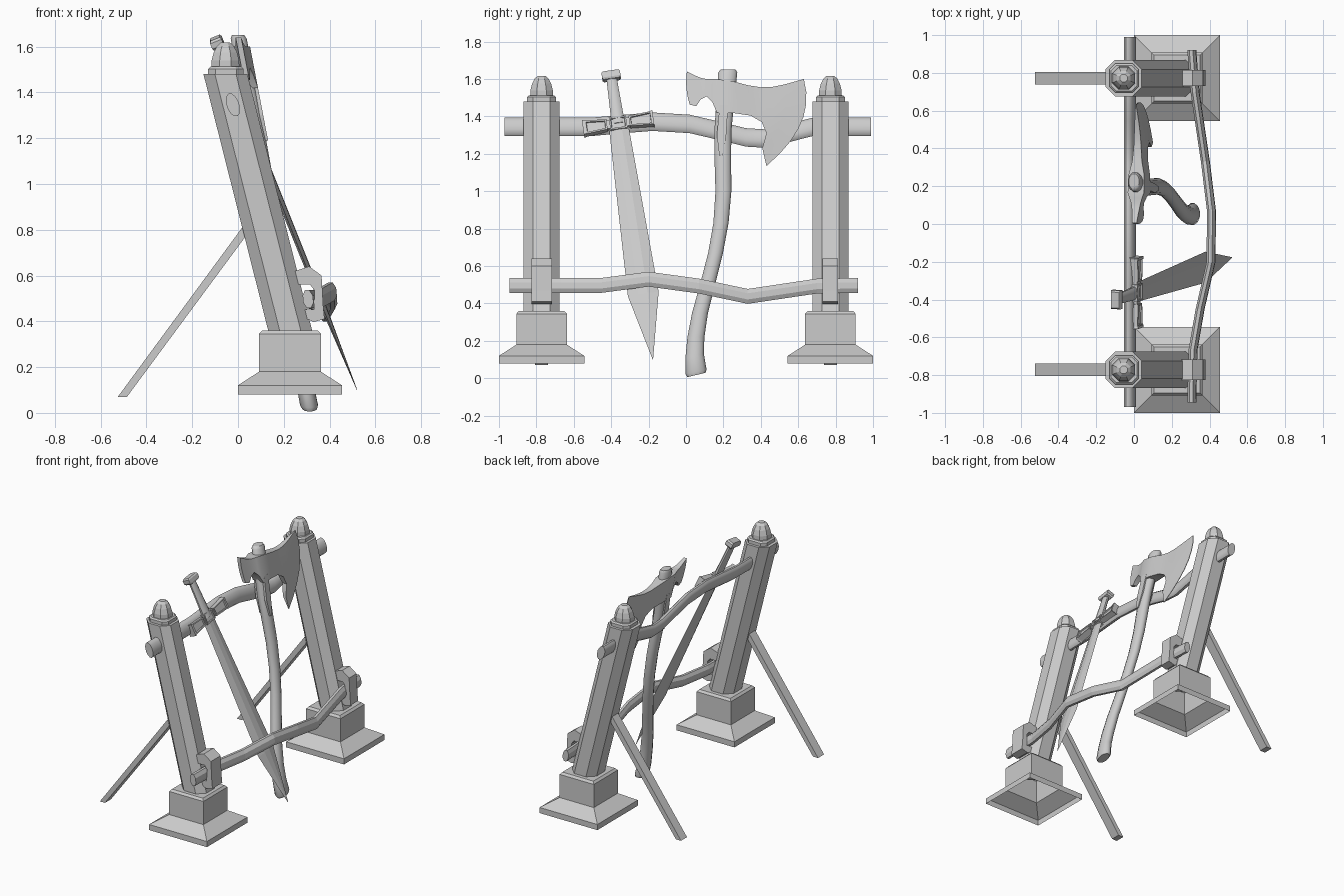
import bpy, bmesh, math
from mathutils import Matrix, Vector


def loft(name, rings, smooth=None, caps=(True, True), matrix=None, panels=False):
    """Skin a list of equal-length point rings."""
    bm = bmesh.new()
    vs = [[bm.verts.new(p) for p in r] for r in rings]
    n = len(rings[0])
    for a, b in zip(vs, vs[1:]):
        for i in range(n):
            j = (i + 1) % n
            bm.faces.new((a[i], a[j], b[j], b[i]))
    if caps[0]:
        bm.faces.new(vs[0])
    if caps[1]:
        bm.faces.new(vs[-1])
    bm.normal_update()
    bmesh.ops.recalc_face_normals(bm, faces=bm.faces)
    if panels:
        sides = [f for f in bm.faces if abs(f.normal.y) > 0.9]
        bmesh.ops.inset_individual(bm, faces=sides, thickness=0.012, depth=0)
        bmesh.ops.inset_individual(bm, faces=sides, thickness=0.003, depth=-0.008)
    me = bpy.data.meshes.new(name)
    bm.to_mesh(me)
    bm.free()
    ob = bpy.data.objects.new(name, me)
    bpy.context.collection.objects.link(ob)
    if matrix:
        ob.matrix_world = matrix
    if smooth:
        bpy.ops.object.select_all(action='DESELECT')
        ob.select_set(True)
        bpy.context.view_layer.objects.active = ob
        bpy.ops.object.shade_smooth_by_angle(angle=math.radians(smooth))
    return ob


def rect(cx, cy, hx, hy, z):
    return [(cx + a * hx, cy + b * hy, z) for a, b in ((-1, -1), (1, -1), (1, 1), (-1, 1))]


def octagon(cx, cy, h, c, z):
    return [(cx + a * h, cy + b * h, z) for a, b in
            ((-1, -c), (-c, -1), (c, -1), (1, -c), (1, c), (c, 1), (-c, 1), (-1, c))]


def ellipse(cx, cy, rx, ry, z, n, tilt=0):
    return [(cx + rx * math.cos(2 * math.pi * (i + .5) / n),
             cy + ry * math.sin(2 * math.pi * (i + .5) / n),
             z + tilt * math.sin(2 * math.pi * (i + .5) / n)) for i in range(n)]


# Two end stands
for s, side in ((-1, "left"), (1, "right")):
    y = 0.772 * s
    # stepped foot, hollow underneath
    foot = [(0.228, 0.08), (0.228, 0.12), (0.135, 0.18), (0.135, 0.345), (0.122, 0.36)]
    loft(side + "_foot", [rect(0.227, y, h, h, z) for h, z in foot], caps=(False, True))
    # leaning octagonal post
    loft(side + "_post", [octagon(0.243, y, 0.096, 0.48, 0.30),
                          octagon(-0.055, y, 0.096, 0.48, 1.48)])
    # cap and ribbed dome finial
    loft(side + "_cap", [octagon(-0.053, y, h, 0.6, z)
                         for h, z in ((0.077, 1.475), (0.077, 1.503), (0.068, 1.512))])
    dome = [(0.066, 1.505), (0.065, 1.54), (0.055, 1.575), (0.04, 1.602), (0.022, 1.617)]
    loft(side + "_finial", [ellipse(-0.055, y, r, r, z, 8) for r, z in dome])
    # rear strut
    loft(side + "_strut", [rect(-0.505, y, 0.02, 0.034, 0.07),
                           rect(0.07, y, 0.022, 0.034, 0.85)])
    # hook holding the lower bar
    hook = [(0.22, 0.605), (0.25, 0.62), (0.31, 0.64), (0.365, 0.60), (0.372, 0.47), (0.378, 0.41),
            (0.33, 0.397), (0.26, 0.43), (0.28, 0.452), (0.332, 0.452), (0.334, 0.535),
            (0.315, 0.56), (0.24, 0.56)]
    hw = 0.055 if s < 0 else 0.042
    loft(side + "_hook", [[(x, y + d, z) for x, z in hook] for d in (-hw, hw)])

# Upper bar: gently bent oval pole, tilted with the posts
upper = [(-0.97, 1.345), (-0.5, 1.345), (-0.33, 1.36), (-0.18, 1.372), (0.02, 1.36),
         (0.2, 1.318), (0.32, 1.288), (0.42, 1.282), (0.55, 1.312), (0.68, 1.345), (0.99, 1.345)]


def bar_ring(x, y, z, rx, rz, n, lean):
    pts = []
    for i in range(n):
        a = 2 * math.pi * (i + .5) / n
        dz = rz * math.sin(a)
        pts.append((x + rx * math.cos(a) - lean * dz, y, z + dz))
    return pts


loft("upper_bar", [bar_ring(-0.022, y, z, 0.029, 0.051, 12, 0.25) for y, z in upper], smooth=40)

# Lower bar: faceted and bowed forward
lower = [(0.306, -0.945, 0.497), (0.312, -0.67, 0.497), (0.35, -0.45, 0.497), (0.408, -0.2, 0.53),
         (0.41, 0.07, 0.493), (0.378, 0.33, 0.438), (0.323, 0.7, 0.493), (0.306, 0.92, 0.497)]
loft("lower_bar", [bar_ring(x, y, z, 0.024, 0.043, 8, 0.1) for x, y, z in lower])

# Sword, built upright in its own frame: X across, Z toward pommel
up = Vector((-0.508, -0.185, 1.26)).normalized()
across = Vector((0, 1.26, 0.185)).normalized()
back = up.cross(across)
sword = Matrix((across, back, up)).transposed().to_4x4()
sword.translation = (0.012, -0.362, 1.36)


def blade_ring(z, w, t):
    return [(-w, 0, z), (-.3 * w, -t, z), (.3 * w, -t, z), (w, 0, z), (.3 * w, t, z), (-.3 * w, t, z)]


loft("sword_blade", [blade_ring(*r) for r in
                     ((0, 0.052, 0.014), (-0.99, 0.083, 0.011), (-1.371, 0.001, 0.001))], matrix=sword)
loft("sword_grip", [ellipse(0, 0, rx, ry, z, 10) for z, rx, ry in
                    ((0, 0.038, 0.022), (0.14, 0.033, 0.02), (0.27, 0.029, 0.018))],
     smooth=40, matrix=sword)
loft("sword_pommel", [rect(0, 0, a, b, z) for a, b, z in
                      ((0.042, 0.022, 0.257), (0.05, 0.027, 0.267), (0.05, 0.027, 0.293),
                       (0.042, 0.022, 0.303))], matrix=sword)
loft("guard_core", [rect(0, 0, 0.17, 0.014, z) for z in (-0.024, 0.024)], matrix=sword)
for i, (a, b, ha, hb) in enumerate(((-0.178, -0.06, 0.038, 0.029), (-0.046, 0.046, 0.036, 0.036),
                                    (0.06, 0.185, 0.029, 0.038))):
    loft("guard_panel_%d" % (i + 1),
         [[(x, -.022, -h), (x, .022, -h), (x, .022, h), (x, -.022, h)]
          for x, h in ((a, ha), (b, hb))], matrix=sword, panels=True)
for s in (-1, 1):
    loft("guard_end", [[(s * x, -.026, -h), (s * x, .026, -h), (s * x, .026, h), (s * x, -.026, h)]
                       for x, h in ((0.176, 0.036), (0.19, 0.042))], matrix=sword)


# Axe, leaning with the rack
def lean_x(z):
    return (1.65 - z) * 0.192


# (y, z, half width in y, half width in x)
shaft = [(0.225, 1.65, 0.042, 0.028), (0.223, 1.635, 0.053, 0.036), (0.212, 1.5, 0.05, 0.038),
         (0.197, 1.32, 0.047, 0.037), (0.197, 1.17, 0.046, 0.036), (0.2, 1.0, 0.044, 0.034),
         (0.187, 0.83, 0.042, 0.033), (0.158, 0.67, 0.041, 0.033), (0.115, 0.5, 0.042, 0.033),
         (0.075, 0.35, 0.044, 0.035), (0.053, 0.22, 0.047, 0.037), (0.046, 0.12, 0.051, 0.039),
         (0.053, 0.035, 0.059, 0.04), (0.056, 0.018, 0.05, 0.032)]
loft("axe_handle", [ellipse(lean_x(z), y, rx, ry, z, 12, 0.012 if z < 0.2 else 0)
                    for y, z, ry, rx in shaft], smooth=50)

# ribs of the head: upper point, curve control, lower point, half thickness
ribs = [((0.005, 1.64), (-0.008, 1.55), (0.02, 1.463), 0.012),
        ((0.05, 1.618), (0.045, 1.53), (0.055, 1.455), 0.016),
        ((0.08, 1.606), (0.08, 1.55), (0.078, 1.49), 0.02),
        ((0.11, 1.60), (0.11, 1.55), (0.11, 1.508), 0.025),
        ((0.14, 1.60), (0.14, 1.54), (0.142, 1.475), 0.034),
        ((0.165, 1.60), (0.165, 1.5), (0.165, 1.42), 0.043),
        ((0.262, 1.585), (0.262, 1.5), (0.255, 1.418), 0.041),
        ((0.33, 1.567), (0.345, 1.48), (0.345, 1.405), 0.026),
        ((0.40, 1.556), (0.42, 1.44), (0.405, 1.37), 0.02),
        ((0.46, 1.558), (0.50, 1.42), (0.43, 1.31), 0.017),
        ((0.53, 1.572), (0.58, 1.40), (0.408, 1.23), 0.012),
        ((0.63, 1.60), (0.70, 1.36), (0.43, 1.135), 0.002)]


def rib_ring(a, c, b, t):
    curve = [tuple((1 - u) ** 2 * p + 2 * u * (1 - u) * q + u * u * r for p, q, r in zip(a, c, b))
             for u in (i / 7 for i in range(8))]
    return ([(lean_x(z) + t, y, z) for y, z in curve] +
            [(lean_x(z) - t, y, z) for y, z in reversed(curve)])


loft("axe_head", [rib_ring(*r) for r in ribs], smooth=35)

# pointed metal strap running down both faces of the handle
strap = [(0.18, 1.46), (0.225, 1.46), (0.215, 1.3), (0.197, 1.19), (0.178, 1.19), (0.165, 1.3)]
loft("axe_strap", [[(lean_x(z) + d, y, z) for y, z in strap] for d in (-0.043, 0.043)])
